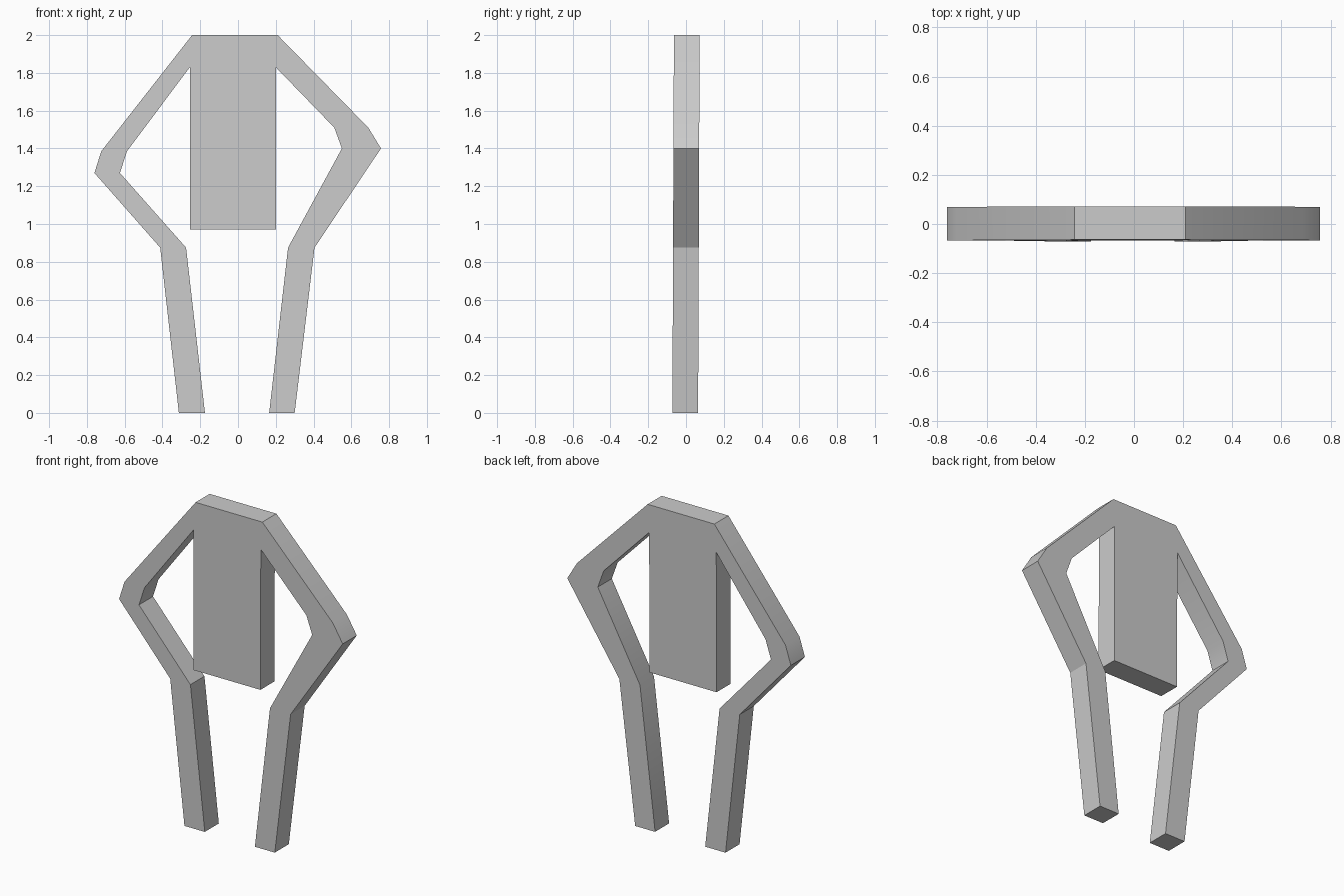
import bpy, bmesh, math

if "Cube" in bpy.data.objects:
    bpy.data.objects.remove(bpy.data.objects["Cube"])

HALF_DEPTH = 0.068
LEAN = 0.004  # the slab leans very slightly backwards towards the top

# Front silhouette (x, z), clockwise from the top left shoulder
right_limb = [
    (0.21, 2.0), (0.69, 1.51), (0.757, 1.40), (0.405, 0.875), (0.30, 0.0),
    (0.165, 0.0), (0.265, 0.875), (0.55, 1.40), (0.51, 1.51), (0.20, 1.83),
]
torso_bottom = [(0.20, 0.97), (-0.255, 0.97)]
left_limb = [
    (-0.255, 1.83), (-0.588, 1.385), (-0.625, 1.27), (-0.275, 0.875), (-0.175, 0.0),
    (-0.313, 0.0), (-0.412, 0.875), (-0.76, 1.27), (-0.724, 1.385), (-0.243, 2.0),
]
outline = right_limb + torso_bottom + left_limb


def extruded_outline(name, points, half_depth):
    bm = bmesh.new()
    face = bm.faces.new([bm.verts.new((x, -half_depth, z)) for x, z in points])
    ext = bmesh.ops.extrude_face_region(bm, geom=[face], use_keep_orig=True)
    for v in ext["geom"]:
        if isinstance(v, bmesh.types.BMVert):
            v.co.y = half_depth
    for v in bm.verts:
        v.co.y += LEAN * (v.co.z - 1.0)
    bmesh.ops.recalc_face_normals(bm, faces=bm.faces)
    # Split the concave front and back into triangles
    bmesh.ops.triangulate(bm, faces=[f for f in bm.faces if len(f.verts) > 4])
    mesh = bpy.data.meshes.new(name)
    bm.to_mesh(mesh)
    bm.free()
    obj = bpy.data.objects.new(name, mesh)
    bpy.context.collection.objects.link(obj)
    return obj


# Torso slab with both bent limbs, one continuous piece
body = extruded_outline("torso_with_bent_limbs", outline, HALF_DEPTH)
bpy.context.view_layer.objects.active = body
body.select_set(True)
bpy.ops.object.shade_smooth_by_angle(angle=math.radians(25))
